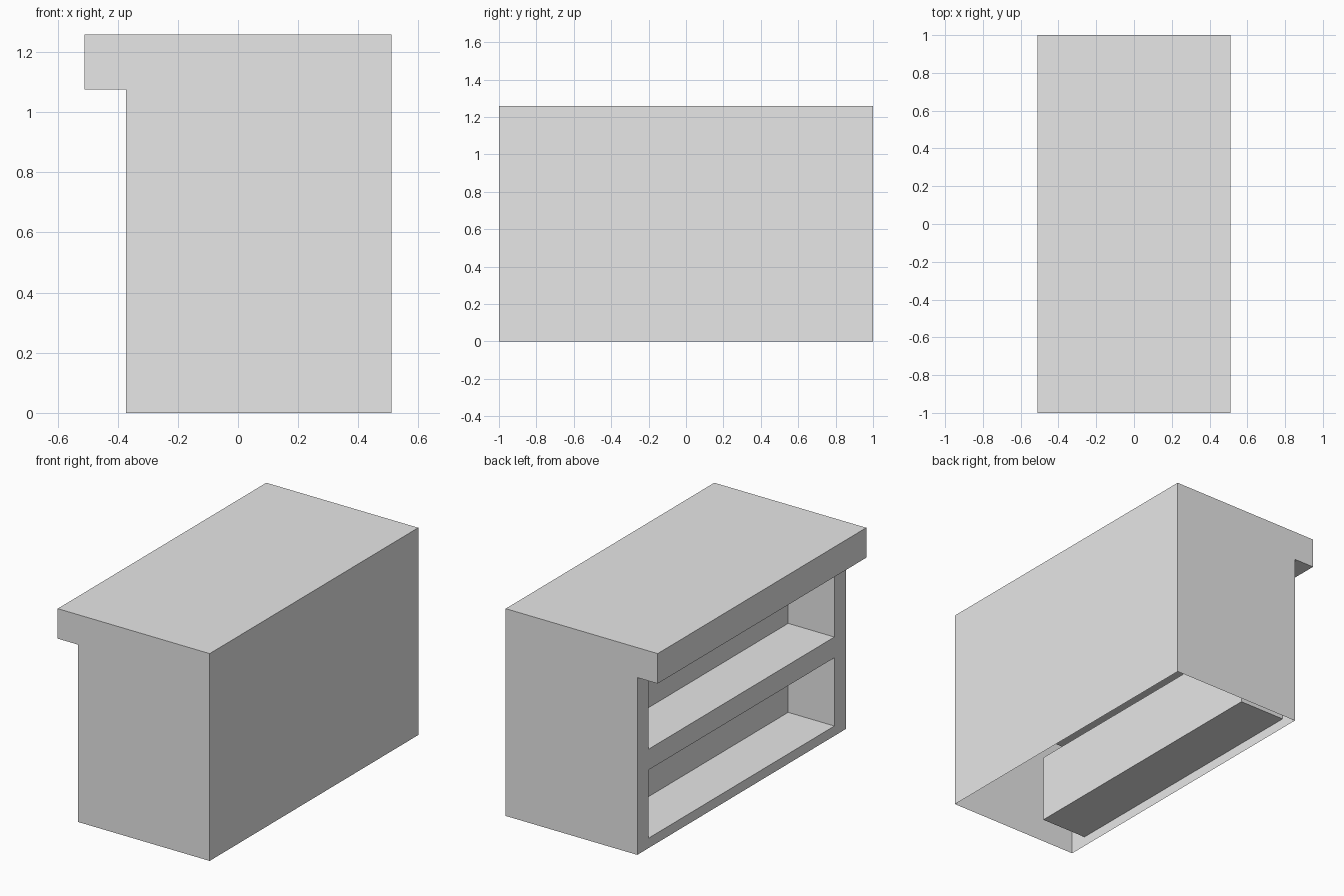
import bpy
import bmesh
from mathutils import Vector

cube = bpy.data.objects.get("Cube")
if cube:
    bpy.data.objects.remove(cube, do_unlink=True)

# Main sizes
RIGHT, LEFT, PANEL = -0.51, 0.51, -0.373   # overhang edge, plain side, shelf side
TOP, LEDGE, HALF = 1.258, 1.076, 1.0
SHELF_END, SHELF_DEPTH = 0.89, 0.31
SHELVES = [(0.06, 0.474), (0.6, 1.016)]    # bottom and top of each shelf opening

grey = bpy.data.materials.new("light grey")
grey.use_nodes = True
colour = (0.8, 0.8, 0.8, 1)
grey.diffuse_color = colour
grey.node_tree.nodes["Principled BSDF"].inputs["Base Color"].default_value = colour

# Counter profile with overhanging top, extruded along its length
bm = bmesh.new()
profile = [(PANEL, 0), (LEFT, 0), (LEFT, TOP), (RIGHT, TOP), (RIGHT, LEDGE), (PANEL, LEDGE)]
end = bm.faces.new([bm.verts.new((x, -HALF, z)) for x, z in profile])
new = bmesh.ops.extrude_face_region(bm, geom=[end], use_keep_orig=True)["geom"]
bmesh.ops.translate(bm, vec=(0, 2 * HALF, 0),
                    verts=[v for v in new if isinstance(v, bmesh.types.BMVert)])
bmesh.ops.recalc_face_normals(bm, faces=bm.faces)

# Open underside
bottom = [f for f in bm.faces if f.normal.z < -0.9 and f.calc_center_median().z < 0.01]
bmesh.ops.delete(bm, geom=bottom, context='FACES_ONLY')


def panel_faces():
    return [f for f in bm.faces
            if f.normal.x < -0.9 and abs(f.calc_center_median().x - PANEL) < 0.001]


# Cut the shelf openings into the panel
cuts = [((0, y, 0), (0, 1, 0)) for y in (-SHELF_END, SHELF_END)]
cuts += [((0, 0, z), (0, 0, 1)) for pair in SHELVES for z in pair]
for point, normal in cuts:
    faces = panel_faces()
    edges = {e for f in faces for e in f.edges}
    verts = {v for f in faces for v in f.verts}
    bmesh.ops.bisect_plane(bm, geom=faces + list(edges) + list(verts),
                           plane_co=point, plane_no=normal)

# Push each opening inward to make a shelf recess
openings = []
for f in panel_faces():
    c = f.calc_center_median()
    if abs(c.y) < SHELF_END and any(lo < c.z < hi for lo, hi in SHELVES):
        openings.append(f)
for f in bmesh.ops.extrude_discrete_faces(bm, faces=openings)["faces"]:
    bmesh.ops.translate(bm, vec=Vector((SHELF_DEPTH, 0, 0)), verts=f.verts[:])

mesh = bpy.data.meshes.new("counter")
bm.to_mesh(mesh)
bm.free()
mesh.materials.append(grey)
counter = bpy.data.objects.new("counter", mesh)
bpy.context.collection.objects.link(counter)
